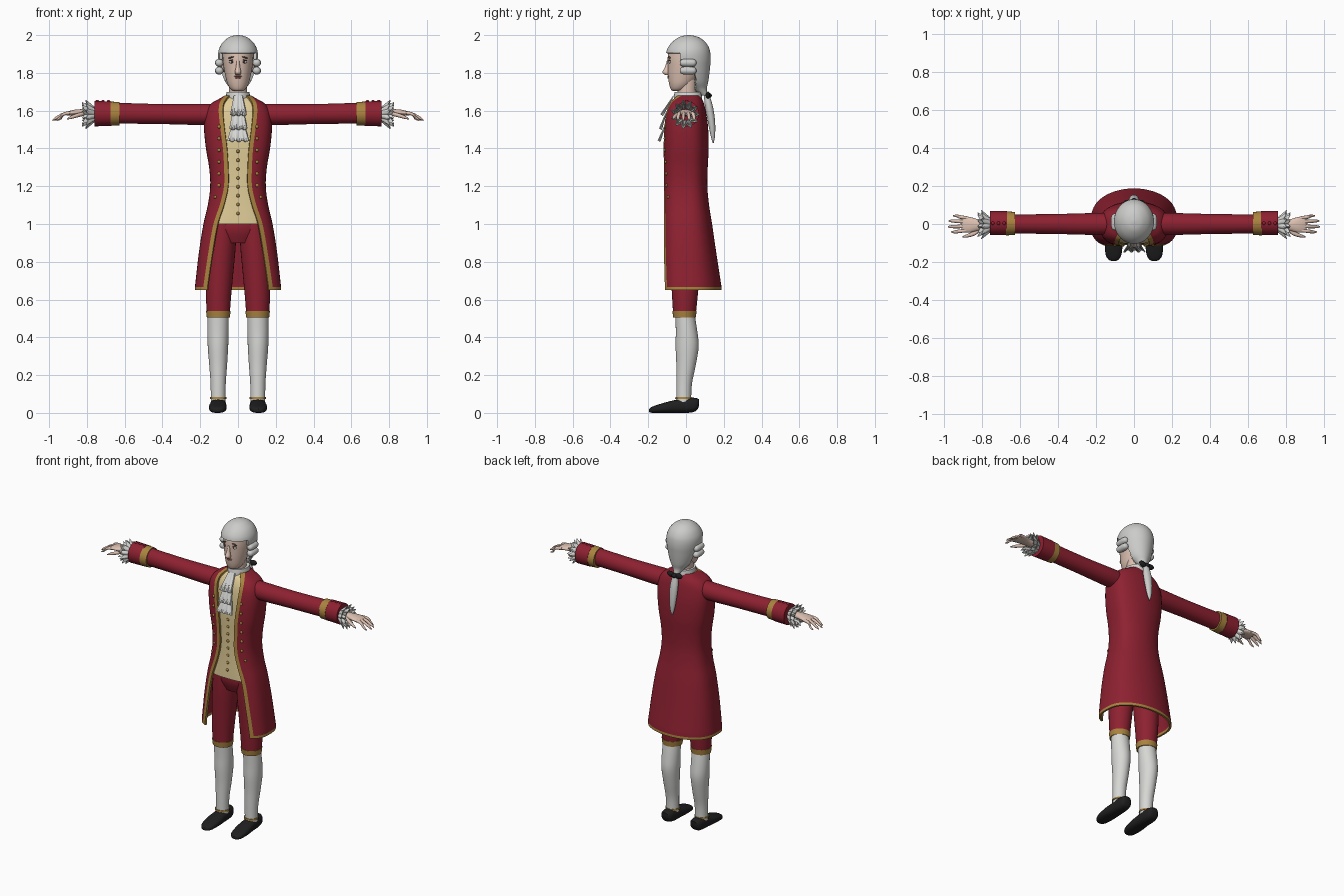
import bpy, bmesh
from math import sin, cos, asin, pi
from mathutils import Vector, Matrix, Euler

if "Cube" in bpy.data.objects:
    bpy.data.objects.remove(bpy.data.objects["Cube"])


def material(name, *rgb):
    mat = bpy.data.materials.new(name)
    mat.use_nodes = True
    mat.diffuse_color = (*rgb, 1)
    mat.node_tree.nodes["Principled BSDF"].inputs["Base Color"].default_value = (*rgb, 1)
    return mat


RED = material("crimson cloth", .27, .015, .03)
GOLD = material("gold trim", .4, .23, .05)
CREAM = material("cream silk", .74, .6, .31)
LINEN = material("white linen", .68, .68, .66)
HAIR = material("powdered wig", .6, .6, .59)
SKIN = material("skin", .72, .53, .44)
BLACK = material("black leather", .014, .014, .015)
BROWN = material("dark brown", .09, .06, .045)
LIPS = material("lip red", .4, .12, .1)
parts = []


def finish(name, bm, mats, mirror=False, thick=0):
    mesh = bpy.data.meshes.new(name)
    bm.to_mesh(mesh)
    bm.free()
    for mat in mats:
        mesh.materials.append(mat)
    obj = bpy.data.objects.new(name, mesh)
    bpy.context.scene.collection.objects.link(obj)
    if thick:
        solid = obj.modifiers.new("thickness", "SOLIDIFY")
        solid.thickness, solid.offset = thick, -1
    if mirror:
        flip = obj.modifiers.new("mirror", "MIRROR")
        flip.use_mirror_merge = False
    parts.append(obj)


def grid(name, rows, mats, wrap=True, caps=True, paint=None, keep=None, **options):
    """Skin rows of points with quads."""
    bm = bmesh.new()
    rings = [[bm.verts.new(p) for p in row] for row in rows]
    n = len(rings[0])
    for i in range(len(rings) - 1):
        for j in range(n if wrap else n - 1):
            k = (j + 1) % n
            face = bm.faces.new((rings[i][j], rings[i + 1][j], rings[i + 1][k], rings[i][k]))
            face.material_index = paint(i, j) if paint else 0
    if wrap and caps:
        bm.faces.new(rings[0])
        bm.faces.new(rings[-1])
        bmesh.ops.recalc_face_normals(bm, faces=bm.faces)
    if keep:
        gone = [f for f in bm.faces if not keep(f.calc_center_median())]
        bmesh.ops.delete(bm, geom=gone, context="FACES")
    finish(name, bm, mats, **options)


def smooth(rows, steps=4):
    """Pass a soft curve through rows of numbers."""
    out, last = [], len(rows) - 1
    for i in range(last):
        a, b, c, d = (Vector(rows[max(0, min(last, i + k))]) for k in (-1, 0, 1, 2))
        for s in range(steps):
            t = s / steps
            out.append((2 * b + (c - a) * t + (2 * a - 5 * b + 4 * c - d) * t * t
                        + (3 * b - a - 3 * c + d) * t ** 3) / 2)
    return out + [Vector(rows[-1])]


def bend(value, power):
    return abs(value) ** power * (1 if value > 0 else -1)


def loft(name, rings, mat, axis="z", n=28, steps=4, power=1, **options):
    """Each ring: position along axis, two centre offsets, two radii."""
    rows = []
    for t, u, v, ru, rv in smooth(rings, steps):
        row = []
        for k in range(n):
            a = 2 * pi * k / n
            p = u + max(ru, .001) * bend(cos(a), power)
            q = v + max(rv, .001) * bend(sin(a), power)
            row.append({"x": (t, p, q), "y": (p, t, q), "z": (p, q, t)}[axis])
        rows.append(row)
    grid(name, rows, [mat], **options)


def ball(name, place, size, mat, turn=0, mirror=False):
    bm = bmesh.new()
    where = Matrix.LocRotScale(Vector(place), Euler((0, turn, 0)), Vector(size))
    bmesh.ops.create_uvsphere(bm, u_segments=16, v_segments=8, radius=1, matrix=where)
    finish(name, bm, [mat], mirror=mirror)


# Torso: height, half width, front, back, half opening
torso = smooth([
    (1.68, .07, -.05, .075, .045), (1.66, .105, -.075, .085, .065), (1.635, .145, -.092, .096, .077),
    (1.59, .172, -.108, .106, .08), (1.51, .18, -.117, .117, .072), (1.4, .17, -.12, .12, .058),
    (1.3, .153, -.118, .115, .052), (1.2, .147, -.118, .113, .052), (1.1, .16, -.121, .122, .075),
    (1, .183, -.126, .138, .108), (.85, .207, -.13, .16, .135), (.667, .228, -.13, .188, .162)])
hem = torso[-1].copy()
hem[0] = .65
MID, FLAT = .01, .65


def torso_point(row, a, inset=0):
    z, wide, front, back, _ = row
    if cos(a) > 0:
        return ((wide - inset) * bend(sin(a), FLAT),
                MID + (front + inset - MID) * cos(a) ** FLAT, z)
    return ((wide - inset) * bend(sin(a), FLAT + .35 * abs(cos(a))),
            MID - (back - inset - MID) * bend(cos(a), .9), z)


def angle_at(row, x):
    return asin(min(x / row[1], .97) ** (1 / FLAT))


def front_y(z, x, inset=0):
    row = min(torso, key=lambda r: abs(r[0] - z))
    return torso_point(row, angle_at(row, x), inset)[1]


# Open coat with gold edging
coat = []
for row in torso + [hem]:
    edge, trim = angle_at(row, row[4]), angle_at(row, row[4] + .022)
    inner = [trim + (2 * pi - 2 * trim) * k / 56 for k in range(57)]
    coat.append([torso_point(row, a) for a in [edge] + inner + [2 * pi - edge]])
bottom, side = len(coat) - 2, len(coat[0]) - 2
grid("coat", coat, [RED, GOLD], wrap=False, thick=.012,
     paint=lambda i, j: int(i == bottom or j in (0, side)))

# Waistcoat and buttons
grid("waistcoat", [[torso_point(row, 2 * pi * k / 48, .014) for k in range(48)]
                   for row in torso if row[0] > .995], [CREAM])
for k in range(8):
    z = 1.385 - .047 * k
    ball("waistcoat_button", (0, front_y(z, 0, .014), z), (.009, .007, .009), GOLD)
for k in range(7):
    z = 1.515 - .062 * k
    x = .1 if z > 1.19 else .12
    ball("coat_button", (x, front_y(z, x), z), (.009, .007, .009), GOLD, mirror=True)

# Breeches, knee bands, stockings and shoes
loft("breeches_seat", [(1.05, 0, 0, .13, .09), (.97, 0, 0, .145, .095), (.9, 0, 0, .1, .07)], RED)
loft("breeches_leg", [(1.03, .082, 0, .07, .088), (.9, .088, 0, .077, .088), (.75, .097, -.003, .073, .078),
                      (.62, .103, -.006, .067, .068), (.52, .104, -.008, .06, .06)], RED, mirror=True)
loft("knee_band", [(.54, .104, -.008, .065, .064), (.505, .104, -.008, .061, .06)],
     GOLD, steps=1, mirror=True)
loft("stocking", [(.52, .105, -.005, .055, .051), (.43, .106, .003, .056, .057), (.35, .106, .006, .054, .061),
                  (.25, .105, 0, .047, .051), (.15, .105, -.01, .04, .041), (.05, .105, -.012, .039, .039)],
     LINEN, mirror=True)
loft("shoe", [(.07, .105, .056, .02, .016), (.055, .105, .045, .035, .033), (.02, .105, .041, .041, .04),
              (-.04, .105, .036, .043, .036), (-.1, .107, .029, .047, .029), (-.16, .108, .02, .042, .02),
              (-.186, .108, .015, .028, .014), (-.195, .108, .013, .012, .008)],
     BLACK, axis="y", power=.8, mirror=True)
loft("shoe_buckle_band", [(.074, .105, -.013, .044, .044), (.084, .105, -.013, .043, .043)],
     GOLD, steps=1, mirror=True)

# Sleeves and cuffs
loft("sleeve", [(.1, 0, 1.585, .05, .052), (.18, 0, 1.58, .058, .056), (.4, 0, 1.582, .053, .053),
                (.65, 0, 1.587, .05, .055)], RED, axis="x", mirror=True)
loft("cuff_band", [(.628, .003, 1.584, .061, .062), (.675, .003, 1.584, .063, .064)],
     GOLD, axis="x", steps=1, mirror=True)
loft("cuff", [(.67, .005, 1.584, .063, .065), (.76, .005, 1.584, .064, .067)],
     RED, axis="x", steps=1, mirror=True)
for x in (.685, .715, .745):
    ball("cuff_button", (x, .004, 1.65), (.009, .009, .007), RED, mirror=True)

# Pleated wrist ruffles
for reach, radius in ((.8, .062), (.818, .048)):
    frill = []
    for t in (0, .5, 1):
        row = []
        for k in range(44):
            a, wave = 2 * pi * k / 44, cos(pi * k / 2)
            r = .03 + (radius - .03) * t + .014 * t * wave
            row.append((.752 + (reach - .752) * t + .008 * t * wave, -.005 + r * cos(a), 1.58 + r * sin(a)))
        frill.append(row)
    grid("wrist_ruffle", frill, [LINEN], caps=False, thick=.004, mirror=True)

# Hands
loft("palm", [(.75, -.005, 1.588, .026, .019), (.82, -.005, 1.59, .03, .018), (.865, -.004, 1.59, .041, .015),
              (.9, -.002, 1.585, .042, .011), (.91, -.002, 1.583, .034, .006)],
     SKIN, axis="x", mirror=True)
for base, tip, reach in ((-.034, -.042, .965), (-.012, -.014, .982), (.011, .016, .978), (.032, .043, .955)):
    loft("finger", [(.88, base, 1.588, .009, .009), (.92, (base + tip) / 2, 1.583, .0095, .009),
                    (reach - .02, tip, 1.562, .008, .008), (reach, tip, 1.549, .003, .003)],
         SKIN, axis="x", n=12, mirror=True)
loft("thumb", [(.8, -.022, 1.587, .01, .01), (.84, -.048, 1.578, .012, .011),
               (.88, -.062, 1.566, .009, .009), (.905, -.067, 1.556, .003, .003)],
     SKIN, axis="x", n=12, mirror=True)

# Neckwear with three pleated tiers
loft("neck", [(1.64, 0, .005, .05, .052), (1.7, 0, .005, .048, .05), (1.77, 0, .01, .05, .052)], SKIN)
loft("neck_stock", [(1.64, 0, .01, .067, .075), (1.675, 0, .01, .064, .074), (1.7, 0, .01, .06, .07)], LINEN)
for top, low, narrow, broad, back, front in (
        (1.68, 1.575, .022, .042, -.068, -.126), (1.59, 1.5, .03, .046, -.108, -.133),
        (1.52, 1.437, .034, .056, -.115, -.14)):
    tier = []
    for t in (0, .5, 1):
        tier.append([((narrow + (broad - narrow) * t) * (k / 6 - 1),
                      back + (front - back) * t - .01 * t * (k % 4 < 2),
                      top + (low - top) * t + .006 * t * (k % 4 < 2)) for k in range(13)])
    grid("jabot_tier", tier, [LINEN], wrap=False, thick=.006)

# Head and face
loft("head", [(1.703, 0, -.046, .018, .022), (1.713, 0, -.04, .038, .04), (1.74, 0, -.027, .055, .062),
              (1.78, 0, -.014, .066, .081), (1.83, 0, -.002, .076, .095), (1.88, 0, .005, .081, .102),
              (1.93, 0, .01, .078, .096), (1.97, 0, .01, .05, .06)], SKIN, n=36)
loft("nose", [(1.868, 0, -.093, .007, .007), (1.83, 0, -.1, .011, .012), (1.803, 0, -.105, .017, .02),
              (1.788, 0, -.098, .011, .011)], SKIN, n=16)
ball("eye", (.033, -.086, 1.858), (.014, .007, .008), LINEN, mirror=True)
ball("iris", (.032, -.091, 1.858), (.006, .004, .0065), BROWN, mirror=True)
ball("upper_lid", (.033, -.087, 1.867), (.016, .007, .003), BROWN, turn=.15, mirror=True)
ball("eyebrow", (.035, -.088, 1.882), (.019, .007, .004), BROWN, turn=.3, mirror=True)
ball("upper_lip", (0, -.092, 1.782), (.021, .007, .004), LIPS)
ball("lower_lip", (0, -.091, 1.774), (.016, .008, .005), LIPS)
ball("ear", (.077, .02, 1.835), (.01, .018, .03), SKIN, mirror=True)

# Wig, side curls, tail and bow
loft("wig", [(2, 0, .015, .008, .008), (1.991, 0, .015, .043, .048), (1.966, 0, .015, .077, .085),
             (1.935, 0, .013, .097, .108), (1.905, 0, .012, .105, .117), (1.87, 0, .013, .104, .118),
             (1.835, 0, .015, .098, .113), (1.79, 0, .022, .086, .101), (1.75, 0, .04, .067, .077),
             (1.715, 0, .07, .037, .04), (1.68, 0, .1, .015, .018)], HAIR, n=48, thick=.016,
     keep=lambda c: not (c.z < 1.905 and c.y < -.03 or c.z < 1.87 and c.y < .05))
for z in (1.853, 1.812):
    loft("side_curl", [(-.033, .099, z, .005, .005), (-.026, .099, z, .017, .016), (-.005, .099, z, .022, .021),
                       (.03, .099, z, .022, .021), (.048, .099, z, .017, .016), (.055, .099, z, .005, .005)],
         HAIR, axis="y", n=20, mirror=True)
loft("wig_tail", [(1.69, 0, .108, .014, .014), (1.62, 0, .122, .026, .021), (1.54, 0, .135, .024, .019),
                  (1.47, 0, .142, .015, .012), (1.43, 0, .144, .003, .003)], HAIR, n=20)
ball("bow_loop", (.028, .116, 1.682), (.028, .012, .018), BLACK, turn=-.2, mirror=True)
ball("bow_knot", (0, .117, 1.68), (.018, .02, .015), BLACK)

# Apply modifiers and shade
bpy.ops.object.select_all(action="DESELECT")
for obj in parts:
    obj.select_set(True)
bpy.context.view_layer.objects.active = parts[0]
bpy.ops.object.convert(target="MESH")
bpy.ops.object.shade_smooth_by_angle(angle=.7)
